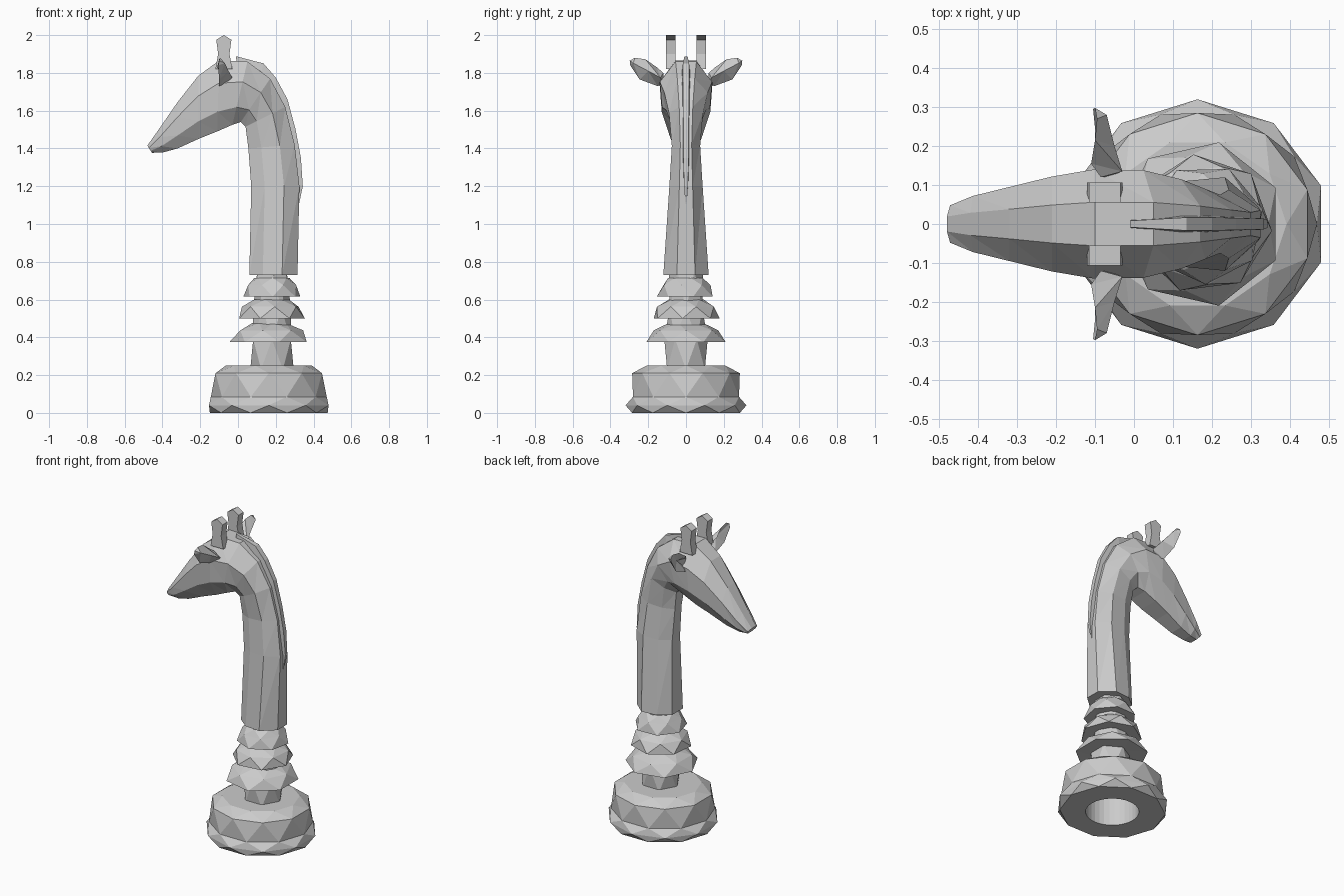
import bpy, bmesh, math
from mathutils import Vector

if "Cube" in bpy.data.objects:
    bpy.data.objects.remove(bpy.data.objects["Cube"])


def finish(name, bm):
    bmesh.ops.recalc_face_normals(bm, faces=bm.faces)
    mesh = bpy.data.meshes.new(name)
    bm.to_mesh(mesh)
    bm.free()
    obj = bpy.data.objects.new(name, mesh)
    bpy.context.collection.objects.link(obj)
    return obj


def loft(name, rings):
    """Triangulated skin through equal-sized rings, capped at both ends."""
    bm = bmesh.new()
    rows = [[bm.verts.new(p) for p in ring] for ring in rings]
    n = len(rows[0])
    for a, b in zip(rows, rows[1:]):
        for k in range(n):
            j = (k + 1) % n
            bm.faces.new((a[k], a[j], b[k]))
            bm.faces.new((a[j], b[j], b[k]))
    bm.faces.new(rows[0])
    bm.faces.new(rows[-1])
    return finish(name, bm)


def facet_lathe(name, profile, n, cx, sx=1.0, start=0.0):
    """Lathe whose successive rings twist half a side, for a faceted look."""
    rings = []
    for i, (r, z) in enumerate(profile):
        off = math.radians(start) + i * math.pi / n
        rings.append([(cx + sx * r * math.cos(off + 2 * math.pi * k / n),
                       r * math.sin(off + 2 * math.pi * k / n), z) for k in range(n)])
    return loft(name, rings)


# Faceted foot with a round socket underneath
foot = facet_lathe("foot", [(0.30, 0), (0.32, 0.04), (0.295, 0.085), (0.285, 0.21), (0.22, 0.25)],
                   10, 0.163, 1.04, 0)
bpy.ops.mesh.primitive_cylinder_add(vertices=32, radius=0.155, depth=0.4, location=(0.165, 0, 0))
cutter = bpy.context.object
cutter.name = "socket_cutter"
cutter.hide_render = True
cutter.hide_viewport = True
cut = foot.modifiers.new("socket", 'BOOLEAN')
cut.operation = 'DIFFERENCE'
cut.object = cutter

# Stem and the three stacked collars
facet_lathe("stem", [(0.115, 0.23), (0.115, 0.39), (0.10, 0.55), (0.09, 0.75)], 6, 0.18)
for i, (z, r_low, r_top) in enumerate([(0.375, 0.215, 0.175), (0.50, 0.18, 0.155), (0.615, 0.155, 0.13)]):
    facet_lathe("collar_%d" % (i + 1),
                [(0.09, z + 0.002), (r_low, z), (r_top, z + 0.062), (0.095, z + 0.10)],
                7, 0.17 + 0.005 * i, 1.0, 20 * i)

# Neck and head: (underside x, z), (upper side x, z), half width
sections = [
    ((0.06, 0.73), (0.315, 0.73), 0.12),
    ((0.07, 1.20), (0.325, 1.20), 0.088),
    ((0.055, 1.40), (0.30, 1.42), 0.075),
    ((0.04, 1.515), (0.25, 1.62), 0.09),
    ((0.015, 1.54), (0.17, 1.77), 0.115),
    ((-0.03, 1.525), (0.05, 1.86), 0.138),
    ((-0.11, 1.49), (-0.10, 1.865), 0.14),
    ((-0.21, 1.45), (-0.21, 1.785), 0.122),
    ((-0.32, 1.40), (-0.32, 1.645), 0.095),
    ((-0.40, 1.378), (-0.42, 1.50), 0.072),
    ((-0.455, 1.377), (-0.48, 1.415), 0.048),
]
shape = [(0, 0.45), (0.28, 0.92), (0.68, 1.0), (1, 0.4)]
shape += [(t, -w) for t, w in reversed(shape)]
rings = []
for low, high, half in sections:
    a, b = Vector((low[0], 0, low[1])), Vector((high[0], 0, high[1]))
    rings.append([a.lerp(b, t) + Vector((0, w * half, 0)) for t, w in shape])
loft("neck_and_head", rings)

# Mane: thin ridge along the back of the neck, x, z, half thickness
ridge = [(0.322, 1.10, 0.004), (0.343, 1.20, 0.014), (0.333, 1.35, 0.02), (0.305, 1.50, 0.02),
         (0.262, 1.66, 0.022), (0.20, 1.775, 0.024), (0.135, 1.85, 0.024), (-0.01, 1.888, 0.012)]
centre = Vector((0.02, 0, 1.35))
rings = []
for x, z, h in ridge:
    p = Vector((x, 0, z))
    q = p + (centre - p).normalized() * 0.08
    rings.append([p + Vector((0, h * .7, 0)), p - Vector((0, h * .7, 0)),
                  q - Vector((0, h, 0)), q + Vector((0, h, 0))])
loft("mane", rings)

for s, side in ((1, "left"), (-1, "right")):
    # Flared horns with a peaked top
    rings = []
    for half_x, z, peak in [(0.045, 1.82, 0), (0.03, 1.90, 0), (0.04, 1.975, 0.025)]:
        rings.append([(-0.075 + dx * half_x, s * y, z + (0 if dx else peak))
                      for dx, y in [(-1, 0.055), (0, 0.055), (1, 0.055),
                                    (1, 0.107), (0, 0.107), (-1, 0.107)]])
    loft("horn_" + side, rings)

    # Ears: cupped on the muzzle side, bulging behind
    rim = [(-0.085, 0.12, 1.80), (-0.11, 0.155, 1.83), (-0.10, 0.215, 1.872), (-0.095, 0.27, 1.88),
           (-0.10, 0.298, 1.865), (-0.105, 0.295, 1.84), (-0.10, 0.245, 1.765),
           (-0.10, 0.15, 1.73), (-0.07, 0.12, 1.74)]
    bm = bmesh.new()
    edge = [bm.verts.new((x, s * y, z)) for x, y, z in rim]
    cup = bm.verts.new((-0.072, s * 0.20, 1.81))
    back = [bm.verts.new((x, s * y, z)) for x, y, z in
            [(-0.03, 0.135, 1.775), (-0.05, 0.20, 1.81), (-0.07, 0.28, 1.852)]]
    nearest = [0, 0, 1, 2, 2, 2, 1, 0, 0]
    n = len(edge)
    for k in range(n):
        j = (k + 1) % n
        bm.faces.new((edge[k], edge[j], cup))
        bm.faces.new((edge[k], edge[j], back[nearest[k]]))
        if nearest[k] != nearest[j]:
            bm.faces.new((edge[j], back[nearest[k]], back[nearest[j]]))
    finish("ear_" + side, bm)
